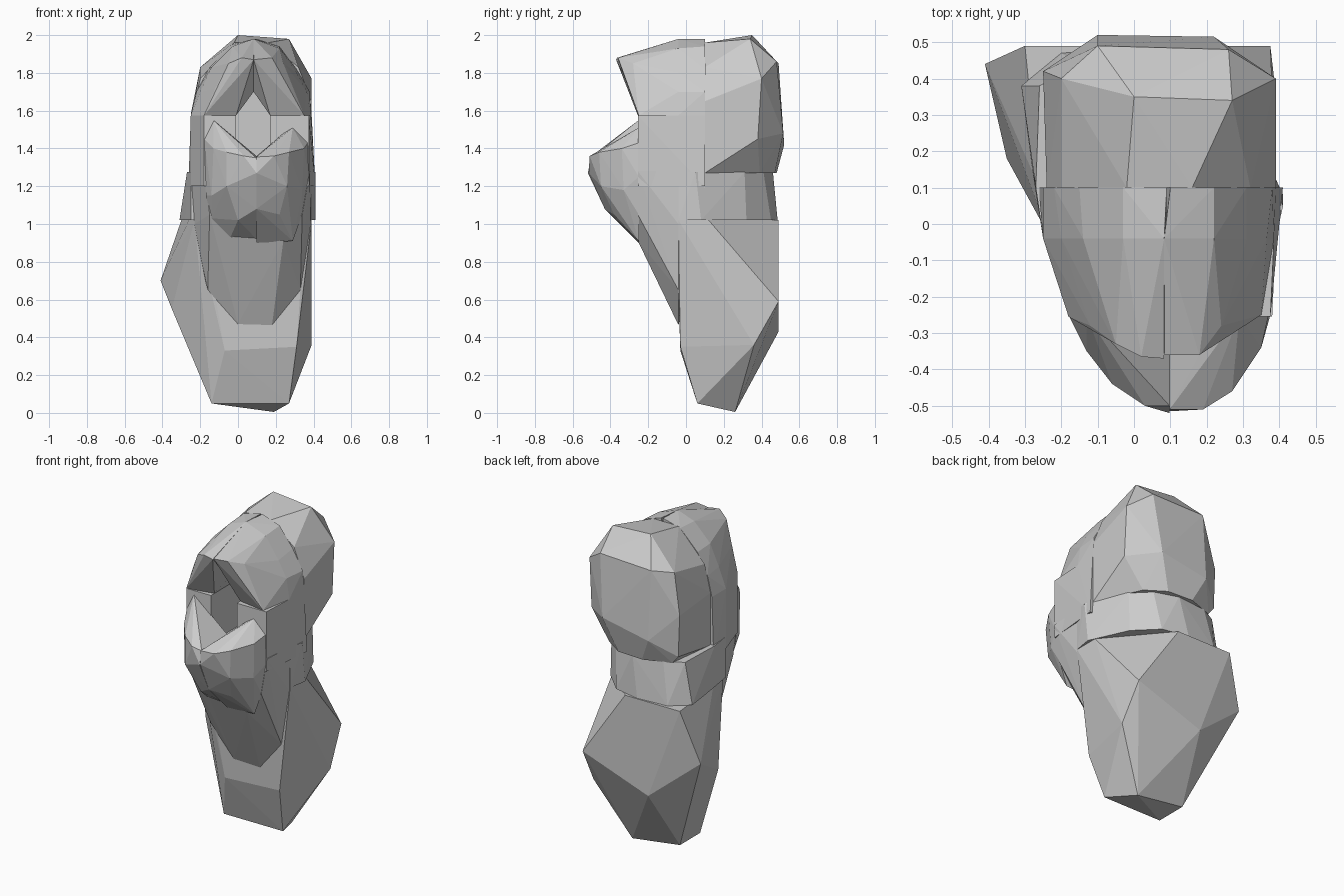
import bpy, bmesh


def hull(name, pts):
    """Flat-faced convex chunk around a few corner points."""
    bm = bmesh.new()
    for p in pts:
        bm.verts.new(p)
    res = bmesh.ops.convex_hull(bm, input=bm.verts[:])
    junk = {g for g in res["geom_interior"] + res["geom_unused"]
            if isinstance(g, bmesh.types.BMVert)}
    bmesh.ops.delete(bm, geom=list(junk), context='VERTS')
    bmesh.ops.recalc_face_normals(bm, faces=bm.faces[:])
    me = bpy.data.meshes.new(name)
    bm.to_mesh(me)
    bm.free()
    ob = bpy.data.objects.new(name, me)
    bpy.context.collection.objects.link(ob)
    return ob


def at_y(y, xz):
    return [(x, y, z) for x, z in xz]


def at_z(z, xy):
    return [(x, y, z) for x, y in xy]


# rounded block at the back of the head
hull("head_back",
     at_y(0.10, [(-0.24, 1.27), (-0.24, 1.6), (-0.2, 1.77), (-0.02, 1.96),
                 (0.16, 1.96), (0.32, 1.83), (0.39, 1.65), (0.39, 1.27)]) +
     [(0, 0.35, 2.0), (0.27, 0.34, 1.98), (0.39, 0.4, 1.77),
      (-0.2, 0.4, 1.83), (-0.25, 0.42, 1.58), (-0.1, 0.49, 1.85),
      (0.26, 0.48, 1.86), (-0.1, 0.52, 1.42), (0.22, 0.515, 1.48),
      (0.39, 0.38, 1.45), (-0.24, 0.42, 1.32)] +
     at_z(1.27, [(-0.2, 0.42), (-0.03, 0.48), (0.14, 0.47), (0.26, 0.39)]))

# neck band
hull("neck",
     at_z(1.02, [(-0.25, -0.04), (-0.28, 0.15), (-0.31, 0.38), (-0.2, 0.47),
                 (0.0, 0.485), (0.17, 0.45), (0.3, 0.32), (0.41, 0.08),
                 (0.39, -0.04)]) +
     at_z(1.275, [(-0.25, -0.04), (-0.27, 0.1), (-0.26, 0.38), (-0.15, 0.44),
                  (0.05, 0.46), (0.2, 0.41), (0.3, 0.31), (0.41, 0.05),
                  (0.39, -0.04)]))

# lower torso block tapering to a foot
hull("lower_body",
     [(-0.14, 0.06, 0.05), (0.27, 0.06, 0.05), (0.19, 0.26, 0.005),
      (-0.14, 0.26, 0.05), (-0.07, -0.03, 0.33), (-0.12, -0.04, 0.62),
      (0.33, -0.04, 0.65), (-0.35, 0.18, 0.55), (-0.41, 0.44, 0.70),
      (0.39, 0.36, 0.36), (-0.08, 0.49, 0.43), (0.375, 0.49, 0.59),
      (0.31, -0.03, 0.35)] +
     at_z(1.02, [(-0.23, -0.04), (-0.26, 0.1), (-0.3, 0.49), (0.08, 0.49),
                 (0.39, 0.12), (0.39, -0.04)]))

# sloping throat under the jaw
hull("throat",
     at_y(-0.04, [(0.0, 0.47), (0.18, 0.465), (-0.16, 0.65), (0.33, 0.65),
                  (-0.23, 1.0), (0.385, 1.0), (-0.25, 1.28), (0.39, 1.28)]) +
     at_y(-0.255, [(-0.02, 0.93), (0.24, 0.91), (-0.15, 1.05), (0.34, 1.05),
                   (-0.18, 1.28), (0.38, 1.28)]) +
     at_y(0.10, [(-0.25, 1.0), (0.39, 1.0), (-0.26, 1.28), (0.395, 1.28)]))

# cheeks on both sides of the mouth opening
for side, inner, front, mid, back in (("left", -0.01, -0.18, -0.25, -0.25),
                                      ("right", 0.17, 0.375, 0.385, 0.39)):
    pts = []
    for z, flare in ((1.2, 1.05), (1.575, 1.0)):
        pts += at_z(z, [(inner, -0.255), (front, -0.255), (mid, -0.04),
                        (back * flare, 0.10), (inner, 0.10)])
    hull(side + "_cheek", pts)

# upper snout in two halves, meeting along a seam
hull("left_upper_snout",
     [(0.083, -0.37, 1.87), (0.02, -0.365, 1.88), (-0.05, -0.33, 1.85),
      (-0.12, -0.28, 1.72), (0.083, -0.2, 1.70), (0.083, -0.04, 1.98),
      (-0.03, -0.04, 1.94), (-0.14, -0.04, 1.83), (-0.2, -0.04, 1.7)] +
     at_z(1.575, [(-0.18, -0.255), (-0.01, -0.22), (-0.25, -0.04),
                  (-0.25, 0.1), (-0.01, 0.1)]) +
     at_y(0.10, [(0.083, 1.70), (0.09, 1.98), (-0.03, 1.95), (-0.15, 1.83),
                 (-0.22, 1.7)]))
hull("right_upper_snout",
     [(0.083, -0.36, 1.87), (0.18, -0.36, 1.88), (0.24, -0.28, 1.85),
      (0.30, -0.26, 1.70), (0.083, -0.2, 1.70), (0.083, -0.04, 1.98),
      (0.22, -0.04, 1.93), (0.31, -0.04, 1.8), (0.365, -0.04, 1.7)] +
     at_z(1.575, [(0.35, -0.25), (0.17, -0.22), (0.385, -0.04),
                  (0.39, 0.1), (0.17, 0.1)]) +
     at_y(0.10, [(0.083, 1.70), (0.1, 1.98), (0.22, 1.94), (0.31, 1.82),
                 (0.38, 1.7)]))

# lower jaw in two halves
hull("left_jaw",
     [(0.03, -0.5, 1.36), (0.098, -0.5, 1.35), (0.098, -0.52, 1.27),
      (-0.06, -0.44, 1.38), (-0.13, -0.35, 1.40), (-0.06, -0.44, 1.2),
      (-0.14, -0.33, 1.15), (0.098, -0.43, 1.08), (0.0, -0.37, 1.02)] +
     at_y(-0.25, [(-0.18, 1.45), (-0.13, 1.55), (-0.07, 1.49), (0.098, 1.36),
                  (-0.17, 1.15), (-0.14, 1.03), (-0.04, 0.93), (0.098, 0.92)]))
hull("right_jaw",
     [(0.098, -0.51, 1.355), (0.19, -0.51, 1.36), (0.098, -0.515, 1.27),
      (0.27, -0.46, 1.38), (0.35, -0.34, 1.40), (0.26, -0.45, 1.2),
      (0.34, -0.33, 1.18), (0.098, -0.43, 1.08), (0.22, -0.38, 1.05)] +
     at_y(-0.25, [(0.37, 1.43), (0.29, 1.51), (0.24, 1.48), (0.098, 1.36),
                  (0.375, 1.25), (0.34, 1.05), (0.29, 0.91), (0.098, 0.9)]))
